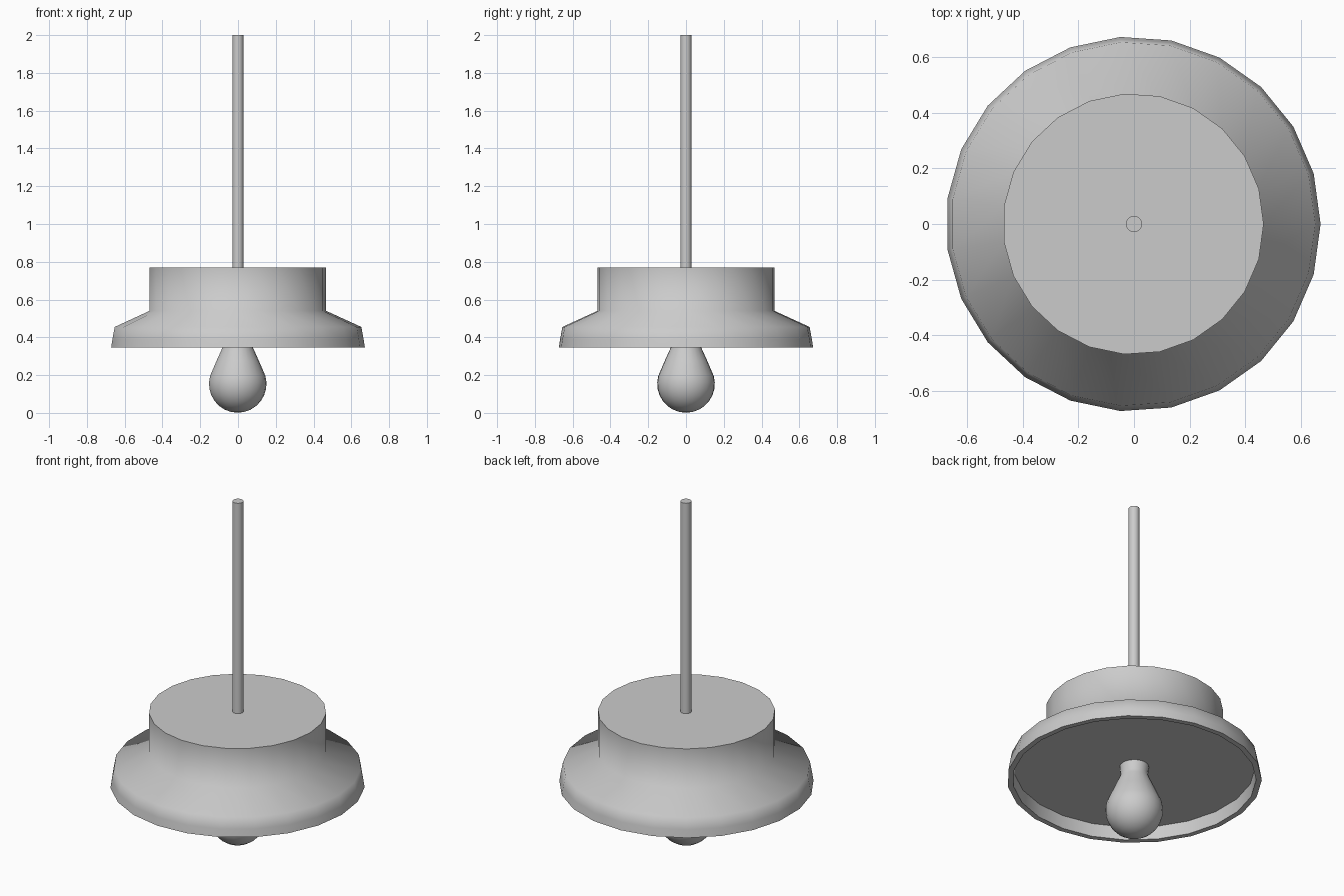
import bpy, bmesh, math

if "Cube" in bpy.data.objects:
    bpy.data.objects.remove(bpy.data.objects["Cube"])

SIDES = 23


def lathe(name, profile, sides, cx=0.0, angle=70):
    """Revolve (radius, z) points around a vertical axis; radius 0 makes a pole."""
    bm = bmesh.new()
    rings = []
    for r, z in profile:
        if r == 0:
            rings.append([bm.verts.new((cx, 0, z))])
        else:
            rings.append([bm.verts.new((cx + r * math.cos(2 * math.pi * i / sides),
                                        r * math.sin(2 * math.pi * i / sides), z))
                          for i in range(sides)])
    for a, b in zip(rings, rings[1:]):
        for i in range(sides):
            j = (i + 1) % sides
            if len(a) == 1:
                bm.faces.new((a[0], b[j], b[i]))
            elif len(b) == 1:
                bm.faces.new((a[i], a[j], b[0]))
            else:
                bm.faces.new((a[i], a[j], b[j], b[i]))
    # flat caps on open ends
    for ring in (rings[0], rings[-1]):
        if len(ring) > 1:
            bm.faces.new(ring)
    bmesh.ops.recalc_face_normals(bm, faces=bm.faces)
    mesh = bpy.data.meshes.new(name)
    bm.to_mesh(mesh)
    bm.free()
    ob = bpy.data.objects.new(name, mesh)
    bpy.context.collection.objects.link(ob)
    bpy.ops.object.select_all(action='DESELECT')
    ob.select_set(True)
    bpy.context.view_layer.objects.active = ob
    bpy.ops.object.shade_smooth_by_angle(angle=math.radians(angle))
    return ob


# Drum with flared skirt, rim and recessed underside
lathe("lamp_shade", [(0.47, 0.77), (0.47, 0.54), (0.656, 0.455), (0.668, 0.39),
                     (0.675, 0.345), (0.645, 0.345), (0.64, 0.42)], SIDES, cx=-0.003)

# Bulb: round bottom tapering into a straight neck
R, C = 0.153, 0.154
bulb = [(0, C - R)]
for k in range(1, 9):
    t = math.radians(-90 + k * 106 / 8)
    bulb.append((R * math.cos(t), C + R * math.sin(t)))
bulb += [(0.113, 0.275), (0.08, 0.348), (0.073, 0.37), (0.078, 0.425)]
lathe("bulb", bulb, SIDES, cx=-0.002)

# Hanging rod
lathe("hanging_rod", [(0.029, 0.765), (0.029, 2.0)], SIDES)
